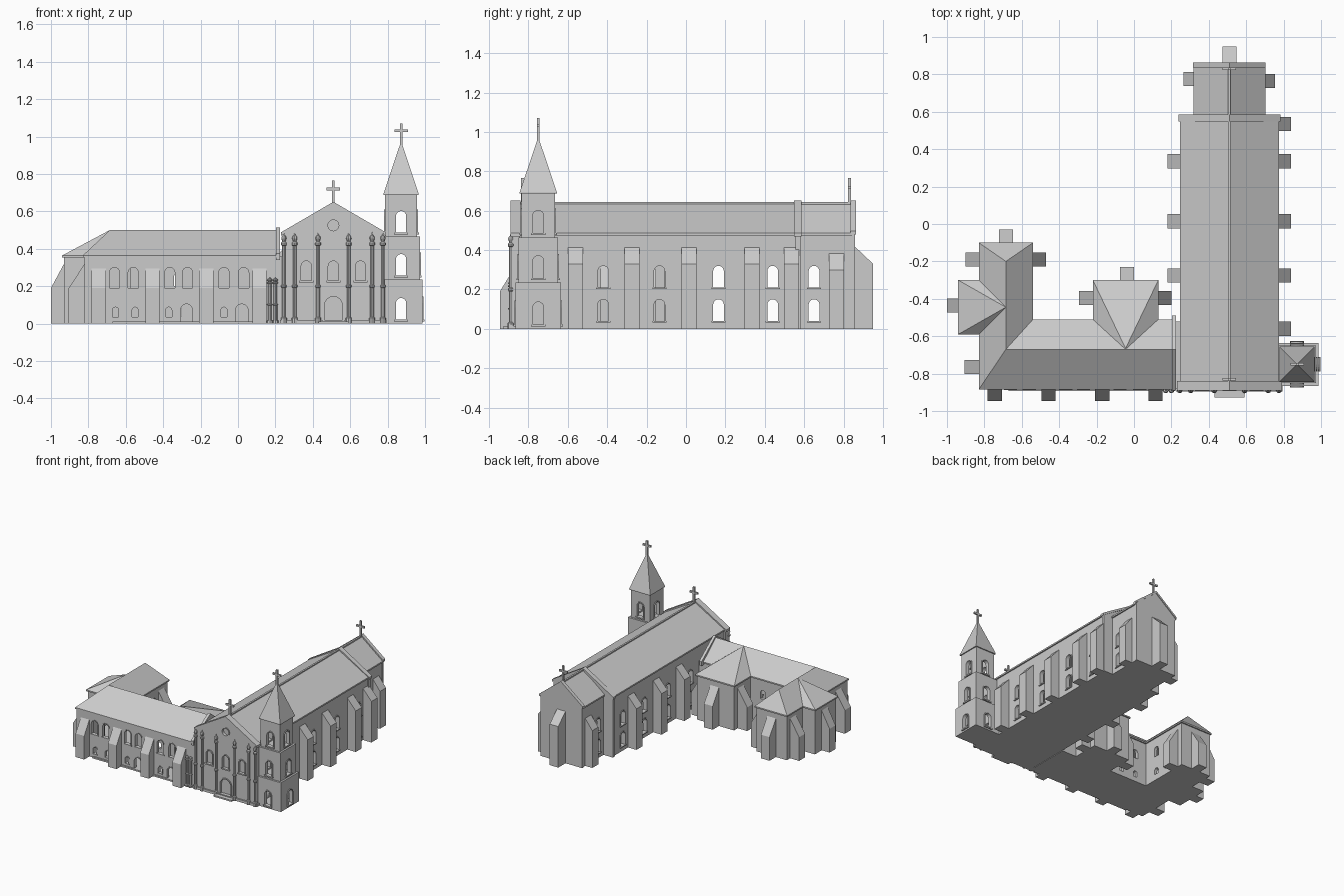
import bpy, bmesh, math

if "Cube" in bpy.data.objects:
    bpy.data.objects.remove(bpy.data.objects["Cube"])

# ---------- helpers ----------
def put(axis, p, d):
    return {'x': (d, p[0], p[1]), 'y': (p[0], d, p[1]), 'z': (p[0], p[1], d)}[axis]

def prism(bm, pts, axis, a, b):
    lo = [bm.verts.new(put(axis, p, a)) for p in pts]
    hi = [bm.verts.new(put(axis, p, b)) for p in pts]
    fs = [bm.faces.new(lo), bm.faces.new(hi)]
    n = len(pts)
    for i in range(n):
        fs.append(bm.faces.new((lo[i], lo[(i + 1) % n], hi[(i + 1) % n], hi[i])))
    bmesh.ops.recalc_face_normals(bm, faces=fs)

def make(name, bm):
    me = bpy.data.meshes.new(name)
    bm.to_mesh(me)
    bm.free()
    ob = bpy.data.objects.new(name, me)
    bpy.context.collection.objects.link(ob)
    return ob

def solid(name, *parts):
    bm = bmesh.new()
    for p in parts:
        prism(bm, *p)
    return make(name, bm)

def rect(a, b, c, d):
    return [(a, c), (b, c), (b, d), (a, d)]

def hull(name, pts):
    bm = bmesh.new()
    for p in pts:
        bm.verts.new(p)
    bmesh.ops.convex_hull(bm, input=bm.verts)
    return make(name, bm)

def cut(ob, *parts):
    cutter = solid("cutter", *parts)
    cutter.hide_render = True
    m = ob.modifiers.new("cut", 'BOOLEAN')
    m.object, m.operation, m.solver = cutter, 'DIFFERENCE', 'EXACT'
    bpy.context.view_layer.objects.active = ob
    bpy.ops.object.modifier_apply(modifier=m.name)
    bpy.data.objects.remove(cutter)

def arch(c, z0, z1, w, n=8):
    r = w / 2
    top = [(c - r * math.cos(math.pi * i / n), z1 - r + r * math.sin(math.pi * i / n)) for i in range(n + 1)]
    return [(c - r, z0)] + top + [(c + r, z0)]

def frame(c, z0, z1, w, t=.008):
    return arch(c, z0, z1 + t, w + 2 * t) + arch(c, z0, z1, w)[::-1]

def disc(c, z, r, n=20):
    return [(c + r * math.cos(2 * math.pi * i / n), z + r * math.sin(2 * math.pi * i / n)) for i in range(n)]

def buttress(axis, start, end, c, z_out, z_in, w=.076):
    # sloping-topped pier leaning out from a wall: axis is its outward direction
    prof = [(start, 0), (end, 0), (end, z_out), (start, z_in)]
    solid("buttress", (prof, 'y' if axis == 'x' else 'x', c - w / 2, c + w / 2))

def cross(x, y, z0, z1):
    t, za = .007, z0 + (z1 - z0) * .62
    solid("cross", (rect(x - t, x + t, z0 - .02, z1), 'y', y - t, y + t),
          (rect(x - .036, x + .036, za - t, za + t), 'y', y - t, y + t))

# ---------- nave and chancel ----------
CX = .51
LEVELS = ((.04, .15), (.21, .32))
for name, hw, y0, y1, ys in (("nave", .255, -.86, .57, (-.42, -.135, .165, .44)),
                             ("chancel", .182, .56, .855, (.65,))):
    wall = solid(name + "_walls", (rect(CX - hw, CX + hw, y0, y1), 'z', 0, .48))
    cut(wall, (rect(CX - hw + .03, CX + hw - .03, y0 + .03, y1 - .03), 'z', .01, .6))
    cut(wall, *[(arch(y, a, b, .055), 'x', CX - .4, CX + .4) for y in ys for a, b in LEVELS])
    trim = []
    for s in (-1, 1):
        f = CX + s * hw
        for y in ys:
            for a, b in LEVELS:
                trim.append((frame(y, a, b, .055), 'x', f - .004, f + .004))
                trim.append((rect(y - .036, y + .036, a - .008, a), 'x', f - .008, f + .008))
    solid(name + "_window_frames", *trim)
    e = hw + .01
    solid(name + "_roof", ([(CX - e, .475), (CX + e, .475), (CX + e, .487), (CX, .638), (CX - e, .487)], 'y', y0, y1))
solid("ridge_cap", (rect(CX - .007, CX + .007, .62, .643), 'y', -.85, .85))

# gable walls with raised copings
def gable(name, hw, y0, y1, eave=.48, peak=.642):
    ob = solid(name, ([(CX - hw, 0), (CX + hw, 0), (CX + hw, eave), (CX, peak), (CX - hw, eave)], 'y', y0, y1))
    h = hw + .008
    solid(name + "_coping", ([(CX - h, eave - .01), (CX, peak - .01), (CX + h, eave - .01),
                              (CX + h, eave + .008), (CX, peak + .009), (CX - h, eave + .008)], 'y', y0 - .006, y1 + .006))
    return ob
facade = gable("facade", .272, -.884, -.845)
gable("nave_rear_gable", .265, .555, .58)
gable("chancel_rear_gable", .186, .842, .858, .49)
cross(CX, -.83, .645, .765)
cross(CX, .83, .645, .765)

# facade openings, trim and entrance step
wins = [(x, .23, .335, .055) for x in (CX - .145, CX, CX + .145)] + [(CX, .005, .145, .095)]
cut(facade, (disc(CX, .525, .03), 'y', -.95, -.868), *[(arch(*w), 'y', -.95, -.868) for w in wins])
solid("facade_trim", *[(frame(*w), 'y', -.891, -.88) for w in wins],
      *[(rect(w[0] - .038, w[0] + .038, .22, .23), 'y', -.893, -.88) for w in wins[:3]],
      (rect(CX - .285, CX + .285, 0, .02), 'y', -.895, -.86))
ring = solid("round_window_ring", (disc(CX, .525, .036), 'y', -.89, -.88))
cut(ring, (disc(CX, .525, .029), 'y', -.95, -.8))
solid("entrance_step", (rect(.43, .59, 0, .012), 'y', -.928, -.87))

# turned columns with pointed finials
PROFILE = [(.016, 0), (.016, .03), (.01, .035), (.01, .19), (.014, .195), (.014, .205), (.009, .21), (.009, .415),
           (.015, .42), (.015, .432), (.008, .438), (.014, .455), (.012, .465), (.004, .475), (0.0005, .49)]
def column(x, h):
    bm = bmesh.new()
    rings = [[bm.verts.new((x + r * math.cos(k * math.pi / 4), -.889 + r * math.sin(k * math.pi / 4), z * h / .49))
              for k in range(8)] for r, z in PROFILE]
    for a, b in zip(rings, rings[1:]):
        for k in range(8):
            bm.faces.new((a[k], a[(k + 1) % 8], b[(k + 1) % 8], b[k]))
    make("facade_column", bm)
for d in (.082, .207, .265):
    column(CX - d, .49)
    column(CX + d, .49)
for x in (.17, .2):
    column(x, .25)

# nave and chancel buttresses
for y in (.535, .335, .015, -.275, -.56):
    buttress('x', CX + .25, .84, y, .33, .42)
for y in (.335, .015, -.275):
    buttress('x', CX - .25, .18, y, .33, .42)
buttress('x', .69, .755, .765, .30, .385)
buttress('x', .33, .265, .775, .30, .385)
buttress('y', .855, .95, CX, .33, .42)

# ---------- bell tower ----------
TX, TY = .872, -.75
for i, (h, z0, z1) in enumerate(((.115, 0, .235), (.1, .235, .465), (.085, .465, .69))):
    st = solid("tower_stage", (rect(TX - h, TX + h, TY - h, TY + h), 'z', z0, z1))
    a, b = z0 + .022, z0 + .137
    cut(st, (rect(TX - h + .025, TX + h - .025, TY - h + .025, TY + h - .025), 'z', z0 + .01, z1 - .01))
    cut(st, (arch(TX, a, b, .055), 'y', TY - .3, TY + .3))
    cut(st, (arch(TY, a, b, .055), 'x', TX - .3, TX + .3))
    trim = []
    for ax, c, o in (('y', TX, TY), ('x', TY, TX)):
        for s in (-1, 1):
            f = o + s * h
            trim.append((frame(c, a, b, .055), ax, f - .006, f + .006))
            trim.append((rect(c - .038, c + .038, a - .01, a), ax, f - .01, f + .01))
    solid("tower_window_frames", *trim)
s = .094
hull("spire", [(TX + i * s, TY + j * s, z) for i in (-1, 1) for j in (-1, 1) for z in (.687, .694)] + [(TX, TY, .975)])
cross(TX, TY, .97, 1.07)

# ---------- side wing: L-shaped range with two projecting bays ----------
FOOT = [(-.82, -.88), (.25, -.88), (.25, -.52), (.12, -.52), (.12, -.31), (-.21, -.31), (-.21, -.52), (-.55, -.52),
        (-.55, -.11), (-.82, -.11), (-.82, -.31), (-.93, -.31), (-.93, -.58), (-.82, -.58)]
def inset(pts, t):
    sg = lambda v: (v > 1e-6) - (v < -1e-6)
    out = []
    for i, p in enumerate(pts):
        a, b = pts[i - 1], pts[(i + 1) % len(pts)]
        out.append((p[0] - t * (sg(p[1] - a[1]) + sg(b[1] - p[1])), p[1] + t * (sg(p[0] - a[0]) + sg(b[0] - p[0]))))
    return out
wing = solid("wing_walls", (FOOT, 'z', 0, .358))
cut(wing, (inset(FOOT, .025), 'z', .01, .5))
upper = [(x, .19, .30, .055) for x in (-.66, -.56, -.365, -.27, -.075, .03)]
lower = [(x, .035, .088, .032) for x in (-.655, -.55, -.37, -.075)]
doors = [(-.275, .012, .105, .062), (.02, .012, .105, .068)]
front = upper + lower + doors
cut(wing, *[(arch(*w), 'y', -.95, -.84) for w in front])
back = [(x, .2, .27, .045) for x in (-.45, -.32)] + [(x, .04, .09, .035) for x in (-.45, -.32)]
east = [(y, a, b, .045) for y in (-.28, -.4) for a, b in ((.05, .1), (.2, .28))]
cut(wing, *[(arch(*w), 'y', -.56, -.48) for w in back], *[(arch(*w), 'x', -.6, -.5) for w in east])
solid("wing_window_frames", *[(frame(*w, .006), 'y', -.884, -.876) for w in front],
      *[(rect(w[0] - w[3] * .65, w[0] + w[3] * .65, w[1] - .007, w[1]), 'y', -.887, -.876) for w in upper + lower])
solid("wing_plinth", (rect(-.67, .22, 0, .012), 'y', -.893, -.87))

def hip(name, x0, x1, y0, y1, *ridge):
    hull(name, [(x, y, z) for x in (x0, x1) for y in (y0, y1) for z in (.353, .364)] + [(x, y, .5) for x, y in ridge])
hip("wing_main_roof", -.83, .215, -.885, -.51, (-.685, -.67), (.215, -.67))
hip("wing_end_roof", -.83, -.54, -.885, -.10, (-.685, -.67), (-.685, -.2))
hip("west_bay_roof", -.94, -.685, -.59, -.30, (-.685, -.445))
hip("rear_bay_roof", -.22, .13, -.67, -.30, (-.045, -.665))
solid("wing_parapet", ([(-.89, .34), (-.49, .34), (-.49, .375), (-.67, .515), (-.89, .375)], 'x', .203, .225))

# wing buttresses
for x in (-.745, -.457, -.17, .115):
    buttress('y', -.87, -.945, x, .19, .312)
for x, y0, y1 in ((-.685, -.11, -.03), (-.038, -.31, -.23)):
    buttress('y', y0, y1, x, .19, .31)
for y, x0, x1 in ((-.765, -.82, -.905), (-.19, -.82, -.9), (-.19, -.55, -.47), (-.435, -.93, -1.0),
                  (-.395, -.21, -.295), (-.395, .12, .2)):
    buttress('x', x0, x1, y, .19, .32)
